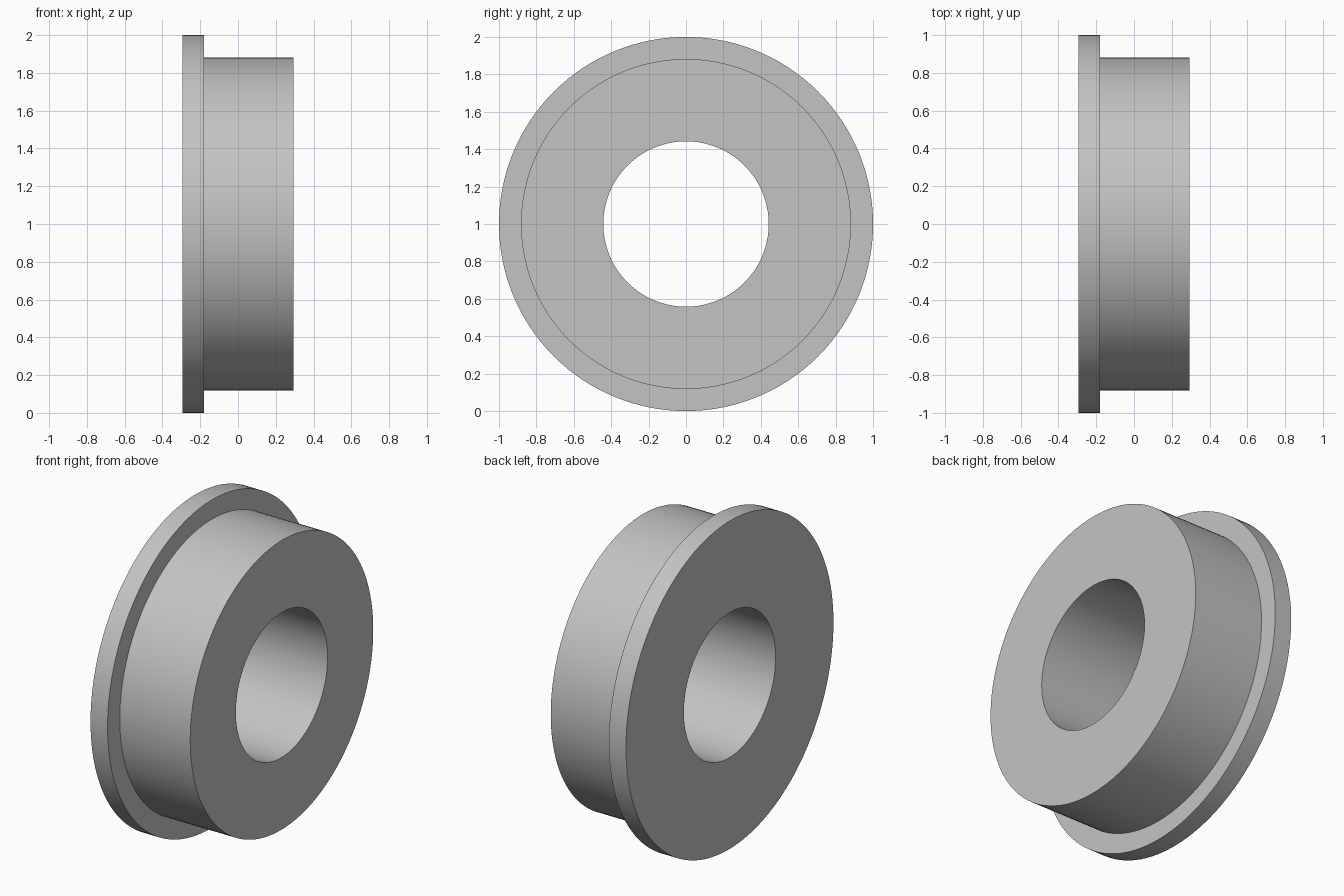
import bpy
import bmesh
from math import cos, sin, tau, radians

cube = bpy.data.objects.get("Cube")
if cube:
    bpy.data.objects.remove(cube, do_unlink=True)

SEGMENTS = 128
OUTER, BODY, BORE = 1.0, 0.882, 0.442
LEFT, STEP, RIGHT = -0.295, -0.18, 0.295

# Plain grey metal
grey = bpy.data.materials.new("grey metal")
grey.use_nodes = True
colour = (0.55, 0.55, 0.55, 1)
grey.diffuse_color = colour
grey.node_tree.nodes["Principled BSDF"].inputs["Base Color"].default_value = colour

# Cross-section of the flanged bushing: (position along axis, radius)
profile = [(LEFT, BORE), (LEFT, OUTER), (STEP, OUTER),
           (STEP, BODY), (RIGHT, BODY), (RIGHT, BORE)]

# Revolve the closed cross-section around the x axis
bm = bmesh.new()
rings = []
for i in range(SEGMENTS):
    a = tau * i / SEGMENTS
    rings.append([bm.verts.new((x, r * cos(a), 1 + r * sin(a))) for x, r in profile])
for i, ring in enumerate(rings):
    following = rings[(i + 1) % SEGMENTS]
    for j in range(len(profile)):
        k = (j + 1) % len(profile)
        bm.faces.new((ring[j], ring[k], following[k], following[j]))
bmesh.ops.recalc_face_normals(bm, faces=bm.faces)

mesh = bpy.data.meshes.new("flanged_bushing")
bm.to_mesh(mesh)
bm.free()
mesh.materials.append(grey)
bushing = bpy.data.objects.new("flanged_bushing", mesh)
bpy.context.collection.objects.link(bushing)

# Smooth round walls with crisp rims
bpy.ops.object.select_all(action="DESELECT")
bushing.select_set(True)
bpy.context.view_layer.objects.active = bushing
bpy.ops.object.shade_smooth_by_angle(angle=radians(30))
